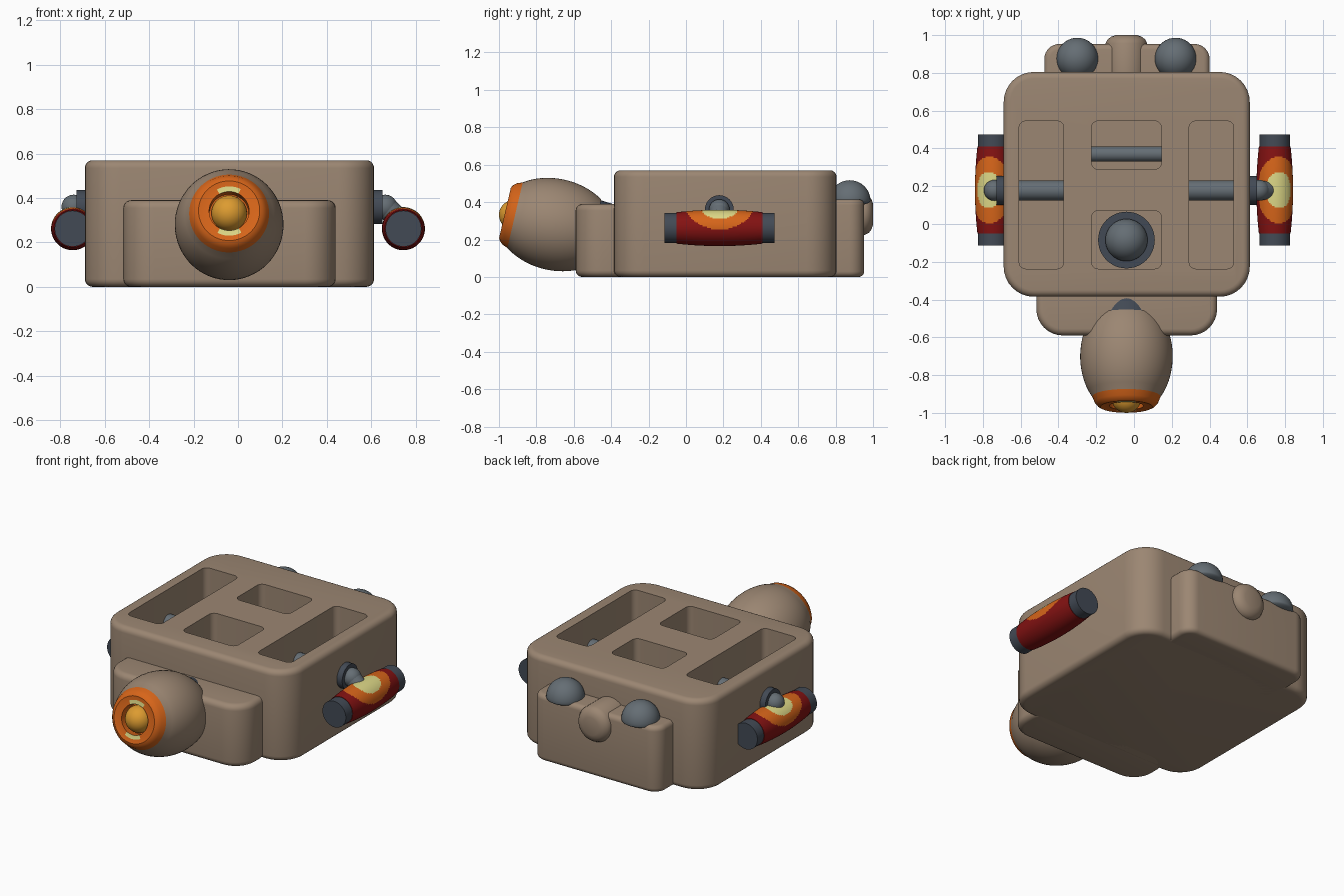
import bpy, bmesh, math
from mathutils import Vector

if "Cube" in bpy.data.objects:
    bpy.data.objects.remove(bpy.data.objects["Cube"])

CX = -0.04          # centre line of the hull


def material(name, rgb):
    m = bpy.data.materials.new(name)
    m.use_nodes = True
    m.diffuse_color = (*rgb, 1)
    m.node_tree.nodes["Principled BSDF"].inputs["Base Color"].default_value = (*rgb, 1)
    return m


tan = material("tan", (0.33, 0.24, 0.17))
grey = material("steel grey", (0.13, 0.155, 0.175))
slate = material("dark slate", (0.055, 0.068, 0.09))
red = material("deep red", (0.23, 0.006, 0.006))
orange = material("orange", (0.68, 0.13, 0.01))
pale = material("pale yellow", (0.72, 0.68, 0.24))
amber = material("amber", (0.72, 0.33, 0.03))


def finish(name, bm, mats, angle=35):
    bmesh.ops.recalc_face_normals(bm, faces=bm.faces)
    me = bpy.data.meshes.new(name)
    bm.to_mesh(me)
    bm.free()
    for m in mats:
        me.materials.append(m)
    ob = bpy.data.objects.new(name, me)
    bpy.context.collection.objects.link(ob)
    smooth(ob, angle)
    return ob


def smooth(ob, angle=35):
    bpy.ops.object.select_all(action='DESELECT')
    ob.select_set(True)
    bpy.context.view_layer.objects.active = ob
    bpy.ops.object.shade_smooth_by_angle(angle=math.radians(angle))


def loft(bm, rings):
    """Skin closed rings of points and cap both ends."""
    loops = [[bm.verts.new(p) for p in ring] for ring in rings]
    n = len(loops[0])
    for a, b in zip(loops, loops[1:]):
        for i in range(n):
            j = (i + 1) % n
            bm.faces.new((a[i], a[j], b[j], b[i]))
    bm.faces.new(loops[0])
    bm.faces.new(loops[-1])


def rounded_box(name, x0, x1, y0, y1, z0, z1, radius, edge, mat=tan):
    """Box with rounded plan corners and softened top and bottom rims."""
    def ring(inset, z):
        pts = []
        for k in range(4):
            sx, sy = ((1, 1), (-1, 1), (-1, -1), (1, -1))[k]
            cx = (x0 + x1) / 2 + sx * ((x1 - x0) / 2 - radius)
            cy = (y0 + y1) / 2 + sy * ((y1 - y0) / 2 - radius)
            for s in range(9):
                a = (k + s / 8) * math.pi / 2
                pts.append((cx + (radius - inset) * math.cos(a),
                            cy + (radius - inset) * math.sin(a), z))
        return pts
    steps = [i / 5 * math.pi / 2 for i in range(6)] if edge else [0]
    lower = [ring(edge * (1 - math.sin(a)), z0 + edge * (1 - math.cos(a))) for a in steps]
    upper = [ring(edge * (1 - math.sin(a)), z1 - edge * (1 - math.cos(a))) for a in reversed(steps)]
    bm = bmesh.new()
    loft(bm, lower + upper)
    return finish(name, bm, [mat])


def lathe(name, profile, origin, direction, mats, rule=None, segs=48, angle=35):
    """Revolve (distance, radius) pairs round an axis; rule(face centre) picks a material."""
    d = Vector(direction).normalized()
    u = d.orthogonal().normalized()
    v = d.cross(u)
    o = Vector(origin)
    bm = bmesh.new()
    turns = [2 * math.pi * i / segs for i in range(segs)]
    loft(bm, [[o + d * t + (u * math.cos(a) + v * math.sin(a)) * r for a in turns]
              for t, r in profile])
    if rule:
        for f in bm.faces:
            f.material_index = rule(f.calc_center_median())
    return finish(name, bm, mats, angle)


def rod(name, start, end, radius, mat, end_radius=None):
    d = Vector(end) - Vector(start)
    return lathe(name, [(0, radius), (d.length, end_radius or radius)], start, d, [mat])


def ball(name, centre, radius, mat, squash=1.0):
    """Sphere whose lower half may be flattened."""
    bm = bmesh.new()
    bmesh.ops.create_uvsphere(bm, u_segments=40, v_segments=24, radius=radius)
    for v in bm.verts:
        if v.co.z < 0:
            v.co.z *= squash
        v.co += Vector(centre)
    return finish(name, bm, [mat], 60)


# Hull with open wells in the top
hull = rounded_box("hull", -0.69, 0.613, -0.385, 0.805, 0, 0.57, 0.16, 0.035)
wells = [(CX + s * 0.45 - 0.118, CX + s * 0.45 + 0.118, -0.237, 0.545) for s in (-1, 1)]
wells += [(CX - 0.185, CX + 0.185, 0.29, 0.545), (CX - 0.185, CX + 0.185, -0.237, 0.07)]
for w in wells:
    cutter = rounded_box("well_cutter", *w, 0.08, 0.7, 0.035, 0)
    cutter.hide_render = True
    mod = hull.modifiers.new("well", 'BOOLEAN')
    mod.operation, mod.solver, mod.object = 'DIFFERENCE', 'EXACT', cutter
    bpy.context.view_layer.objects.active = hull
    bpy.ops.object.modifier_apply(modifier=mod.name)
    bpy.data.objects.remove(cutter)
smooth(hull)

# Front and rear extensions
rounded_box("front_block", -0.517, 0.44, -0.59, -0.26, 0, 0.39, 0.14, 0.035)
rounded_box("rear_block", -0.475, 0.40, 0.6, 0.953, 0, 0.415, 0.08, 0.03)

# Rear plug and domes
lathe("rear_plug", [(0, 0.11), (0.16, 0.11), (0.18, 0.1), (0.195, 0.08), (0.203, 0.055)],
      (CX, 0.797, 0.335), (0, 1, 0), [tan], angle=50)
for side in (-1, 1):
    ball("rear_dome", (CX + side * 0.26, 0.876, 0.407), 0.11, grey, 0.25)

# Fittings inside the middle wells
rod("cross_bar", (CX - 0.2, 0.37, 0.22), (CX + 0.2, 0.37, 0.22), 0.04, grey)
rod("turret_base", (CX, -0.085, 0.07), (CX, -0.085, 0.15), 0.15, slate)
ball("turret_ball", (CX, -0.085, 0.16), 0.112, grey)

# Egg-shaped nose, tilted slightly upward
axis = Vector((0, -math.cos(0.23), math.sin(0.23)))
centre = Vector((CX, -0.70, 0.28))
at = lambda t: centre + axis * t


def nose_rule(c):
    t = (c - centre).dot(axis)
    r = (c - centre - axis * t).length
    if t < 0.215:
        return 0
    if 0.088 < r < 0.116 and abs(c.x - CX) < 0.05 and t > 0.26:
        return 2
    return 1


egg = [(t, 0.245 * math.sqrt(1 - (t / 0.325) ** 2)) for t in [-0.21 + 0.0283 * i for i in range(15)]]
egg += [(0.22, 0.18), (0.25, 0.168), (0.268, 0.152), (0.275, 0.138), (0.27, 0.114),
        (0.27, 0.09), (0.22, 0.088)]
lathe("nose", egg, centre, axis, [tan, orange, pale], nose_rule, 64)
rod("nose_mount", at(-0.36), at(-0.18), 0.17, slate, 0.185)
ball("nose_lamp", at(0.226), 0.08, amber)

# Side pods with painted spots, each on a rod, flange and ball joint
for side in (-1, 1):
    wall = -0.69 if side < 0 else 0.613
    px, py, pz = side * 0.745, 0.18, 0.262

    def pod_rule(c):
        around = math.atan2(c.z - pz, side * (c.x - px)) - math.radians(75)
        along = c.y - py
        if math.hypot(around / math.radians(45), along / 0.095) < 1:
            return 2
        return 1 if math.hypot(around / math.radians(80), along / 0.175) < 1 else 0

    barrel = [(-0.23 + 0.46 * i / 60, 0.097 - 0.013 * abs(i / 30 - 1) ** 2) for i in range(61)]
    lathe("pod_barrel", barrel, (px, py, pz), (0, 1, 0), [red, orange, pale], pod_rule, 80)
    rod("pod_core", (px, py - 0.294, pz), (px, py + 0.294, pz), 0.081, slate)
    rod("side_bar", (CX + side * 0.3, 0.178, 0.36), (wall, 0.178, 0.36), 0.053, grey)
    rod("side_flange", (wall - side * 0.03, 0.178, 0.36), (wall + side * 0.037, 0.178, 0.36), 0.077, slate)
    ball("side_joint", (wall + side * 0.05, 0.178, 0.36), 0.055, grey)
    rod("pod_strut", (wall + side * 0.05, 0.178, 0.36), (px, 0.178, 0.29), 0.052, grey, 0.045)
